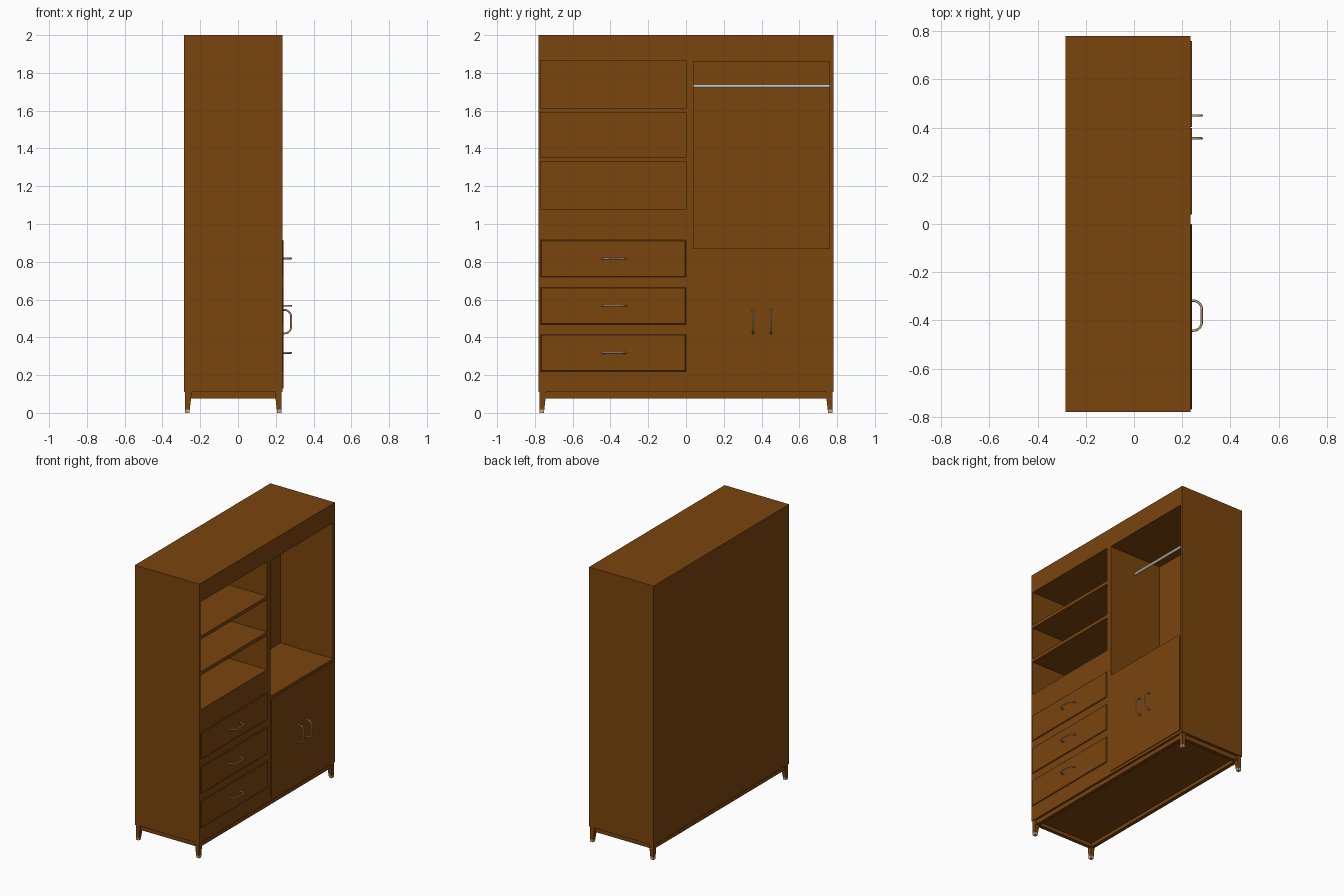
import bpy, bmesh, math
from mathutils import Vector

if "Cube" in bpy.data.objects:
    bpy.data.objects.remove(bpy.data.objects["Cube"])

def material(name, rgb):
    m = bpy.data.materials.new(name)
    m.diffuse_color = (*rgb, 1)
    m.use_nodes = True
    m.node_tree.nodes["Principled BSDF"].inputs["Base Color"].default_value = m.diffuse_color
    return m

WOOD = material("warm brown wood", (0.195, 0.059, 0.004))
METAL = material("brushed copper", (0.60, 0.40, 0.25))
STEEL = material("pale steel", (0.58, 0.50, 0.42))

def finish(name, bm, mat):
    bmesh.ops.recalc_face_normals(bm, faces=bm.faces)
    me = bpy.data.meshes.new(name)
    bm.to_mesh(me)
    bm.free()
    me.materials.append(mat)
    ob = bpy.data.objects.new(name, me)
    bpy.context.collection.objects.link(ob)
    return ob

def add_box(bm, x, y, z):
    r = bmesh.ops.create_cube(bm, size=1)
    for v in r["verts"]:
        v.co = Vector([(a + b) / 2 + c * (b - a) for (a, b), c in zip((x, y, z), v.co)])

def box(name, x, y, z, mat=WOOD, bevel=0):
    bm = bmesh.new()
    add_box(bm, x, y, z)
    if bevel:
        front = [e for e in bm.edges if all(v.co.x > x[1] - 1e-5 for v in e.verts)]
        bmesh.ops.bevel(bm, geom=front, offset=bevel, segments=1, affect='EDGES')
    return finish(name, bm, mat)

FRONT, BACK, INNER = 0.235, -0.285, -0.19

# Cabinet body with the open compartments cut out
body = box("cabinet_body", (BACK, FRONT), (-0.78, 0.78), (0.11, 2.0))
bm = bmesh.new()
for y, z in [((-0.77, 0.0), (1.615, 1.865)), ((-0.77, 0.0), (1.355, 1.59)),
             ((-0.77, 0.0), (1.08, 1.33)), ((0.04, 0.76), (0.87, 1.86))]:
    add_box(bm, (INNER, FRONT + 0.1), y, z)
cutter = finish("compartment_cutter", bm, WOOD)
mod = body.modifiers.new("compartments", 'BOOLEAN')
mod.operation, mod.solver, mod.object = 'DIFFERENCE', 'EXACT', cutter
bpy.context.view_layer.update()
cut = bpy.data.meshes.new_from_object(body.evaluated_get(bpy.context.evaluated_depsgraph_get()))
body.modifiers.clear()
body.data = cut
bpy.data.objects.remove(cutter)

# Curved pull handle: rounded D-shaped bar
def handle(name, y, z, vertical):
    h, d, r = 0.062, 0.046, 0.035
    pts = [(0, -h)]
    for i in range(9):
        a = math.radians(-90 + i * 90 / 8)
        pts.append((d - r + r * math.cos(a), -h + r + r * math.sin(a)))
    pts += [(p, -q) for p, q in reversed(pts)]
    cu = bpy.data.curves.new(name, 'CURVE')
    cu.dimensions = '3D'
    cu.bevel_depth, cu.bevel_resolution, cu.use_fill_caps = 0.005, 2, True
    sp = cu.splines.new('POLY')
    sp.points.add(len(pts) - 1)
    for p, (u, v) in zip(sp.points, pts):
        p.co = (FRONT + u, y, z + v, 1) if vertical else (FRONT + u, y + v, z, 1)
    cu.materials.append(METAL)
    ob = bpy.data.objects.new(name, cu)
    bpy.context.collection.objects.link(ob)

# Drawers
for i, z in enumerate((0.318, 0.567, 0.817)):
    box(f"drawer_front_{i + 1}", (FRONT - 0.01, FRONT + 0.006), (-0.77, 0.0),
        (z - 0.098, z + 0.098), bevel=0.004)
    handle(f"drawer_handle_{i + 1}", -0.38, z, False)

# Doors
for name, y0, y1, hy in (("left", 0.04, 0.398, 0.355), ("right", 0.402, 0.76, 0.45)):
    box(f"{name}_door", (FRONT - 0.01, FRONT + 0.005), (y0, y1), (0.13, 0.852))
    handle(f"{name}_door_handle", hy, 0.483, True)

# Hanging rod
bm = bmesh.new()
bmesh.ops.create_cone(bm, cap_ends=True, segments=20, radius1=0.01, radius2=0.01, depth=0.72)
for v in bm.verts:
    v.co = Vector((0.02 + v.co.x, 0.40 + v.co.z, 1.73 + v.co.y))
for f in bm.faces:
    f.smooth = len(f.verts) == 4
finish("hanging_rod", bm, STEEL)

# Base frame rails under the body
bm = bmesh.new()
for y in (-0.752, 0.752):
    add_box(bm, (-0.262, 0.212), (y - 0.013, y + 0.013), (0.075, 0.105))
for x in (-0.262, 0.212):
    add_box(bm, (x - 0.013, x + 0.013), (-0.765, 0.765), (0.075, 0.105))
add_box(bm, (-0.27, 0.22), (-0.76, 0.76), (0.1, 0.112))
finish("base_frame", bm, WOOD)

# Tapered legs with metal tips
def leg(name, sx, sy, z0, z1, mat):
    cx, ox, oy = -0.025, 0.255, 0.775
    bm = bmesh.new()
    add_box(bm, (0, 1), (0, 1), (z0, z1))
    for v in bm.verts:
        w = 0.023 + 0.012 * v.co.z / 0.11
        v.co.x = cx + sx * (ox - v.co.x * w)
        v.co.y = sy * (oy - v.co.y * w)
    finish(name, bm, mat)

for sx, a in ((-1, "back"), (1, "front")):
    for sy, b in ((-1, "left"), (1, "right")):
        leg(f"{a}_{b}_leg", sx, sy, 0.018, 0.112, WOOD)
        leg(f"{a}_{b}_leg_tip", sx, sy, 0.0, 0.018, METAL)
